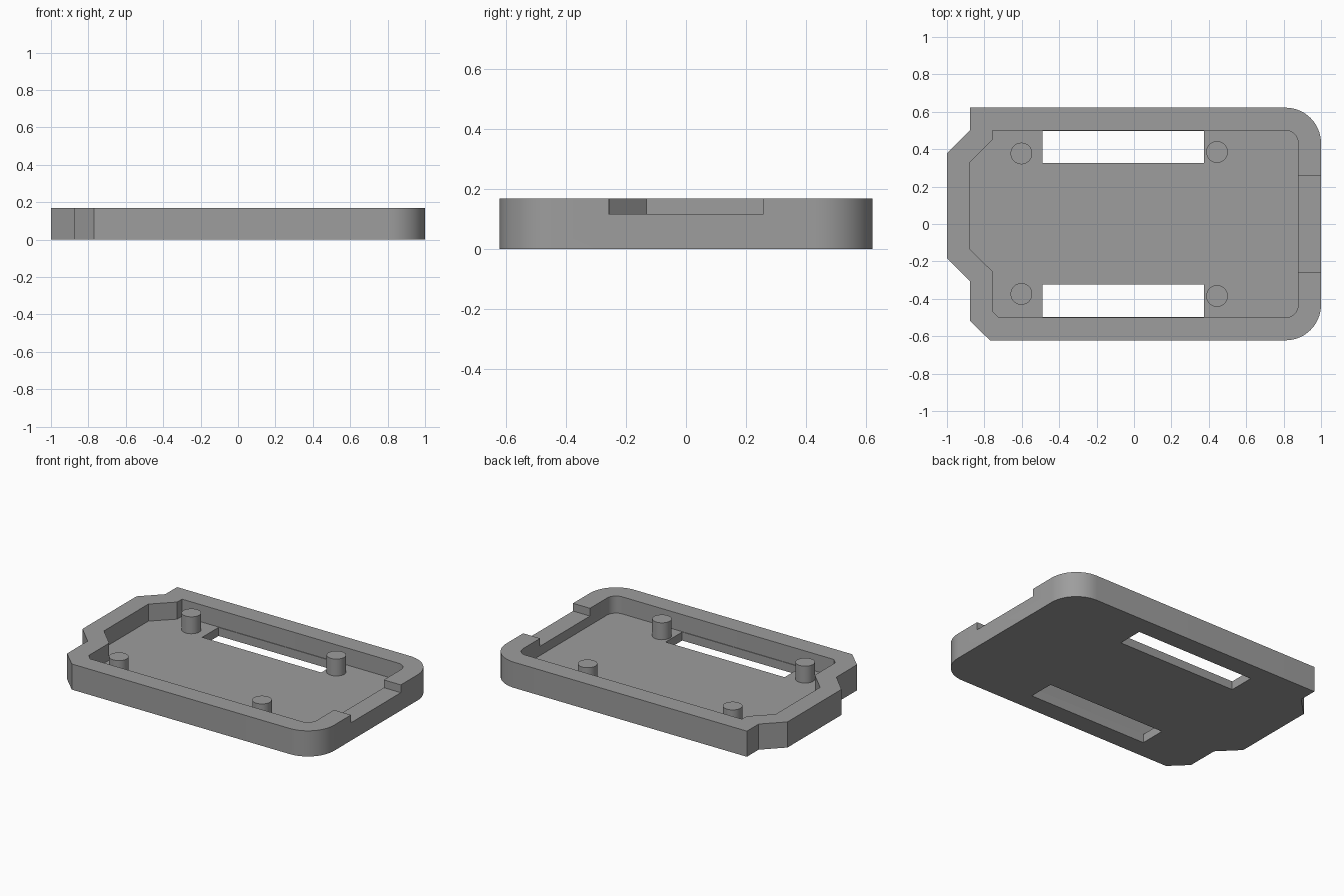
import bpy, bmesh, math

if "Cube" in bpy.data.objects:
    bpy.data.objects.remove(bpy.data.objects["Cube"])

H = 0.168          # rim height
FLOOR = 0.056      # floor thickness

grey = bpy.data.materials.new("mid grey")
grey.diffuse_color = (0.34, 0.34, 0.34, 1)
grey.use_nodes = True
grey.node_tree.nodes["Principled BSDF"].inputs["Base Color"].default_value = grey.diffuse_color


def arc(cx, cy, r, a0, a1, n=14):
    """Points of a rounded corner, angles in degrees."""
    return [(cx + r * math.cos(math.radians(a0 + (a1 - a0) * i / n)),
             cy + r * math.sin(math.radians(a0 + (a1 - a0) * i / n)))
            for i in range(n + 1)]


def prism(name, pts, z0, z1):
    """Extrude a counter-clockwise outline from z0 to z1."""
    bm = bmesh.new()
    low = [bm.verts.new((x, y, z0)) for x, y in pts]
    high = [bm.verts.new((x, y, z1)) for x, y in pts]
    bm.faces.new(low[::-1])
    bm.faces.new(high)
    for i in range(len(pts)):
        j = (i + 1) % len(pts)
        bm.faces.new((low[i], low[j], high[j], high[i]))
    mesh = bpy.data.meshes.new(name)
    bm.to_mesh(mesh)
    bm.free()
    mesh.materials.append(grey)
    ob = bpy.data.objects.new(name, mesh)
    bpy.context.collection.objects.link(ob)
    return ob


def rect(x0, x1, y0, y1):
    return [(x0, y0), (x1, y0), (x1, y1), (x0, y1)]


def smooth(ob):
    bpy.ops.object.select_all(action='DESELECT')
    ob.select_set(True)
    bpy.context.view_layer.objects.active = ob
    bpy.ops.object.shade_smooth_by_angle(angle=math.radians(30))


# Outer tray outline: rounded right corners, stepped and chamfered left end
outer = ([(-0.77, -0.622)]
         + arc(0.81, -0.432, 0.19, -90, 0) + arc(0.81, 0.432, 0.19, 0, 90)
         + [(-0.877, 0.622), (-0.877, 0.5), (-1, 0.377), (-1, -0.182),
            (-0.877, -0.305), (-0.877, -0.518)])
# Pocket outline
inner = ([(-0.722, -0.5)]
         + arc(0.812, -0.435, 0.065, -90, 0, 8) + arc(0.812, 0.435, 0.065, 0, 90, 8)
         + [(-0.756, 0.5), (-0.756, 0.45), (-0.88, 0.328), (-0.88, -0.132),
            (-0.756, -0.254), (-0.756, -0.466)])

tray = prism("tray", outer, 0, H)

# Pocket, two long slots through the floor, and the notch in the right wall
cutters = [
    prism("pocket_cutter", inner, FLOOR, H + 0.1),
    prism("back_slot_cutter", rect(-0.488, 0.375, 0.326, 0.496), -0.1, H - 0.05),
    prism("front_slot_cutter", rect(-0.488, 0.375, -0.496, -0.324), -0.1, H - 0.05),
    prism("notch_cutter", rect(0.83, 1.1, -0.258, 0.258), 0.117, H + 0.1),
]
for c in cutters:
    c.hide_render = True
    mod = tray.modifiers.new(c.name, 'BOOLEAN')
    mod.operation = 'DIFFERENCE'
    mod.solver = 'EXACT'
    mod.object = c
bpy.context.view_layer.update()
cut = bpy.data.meshes.new_from_object(
    tray.evaluated_get(bpy.context.evaluated_depsgraph_get()))
tray.modifiers.clear()
tray.data = cut
for c in cutters:
    bpy.data.objects.remove(c)
smooth(tray)

# Mounting posts
for name, x, y in (("back_left_post", -0.602, 0.377), ("back_right_post", 0.444, 0.385),
                   ("front_left_post", -0.602, -0.374), ("front_right_post", 0.444, -0.385)):
    smooth(prism(name, arc(x, y, 0.058, 0, 348.75, 31), FLOOR - 0.01, H - 0.001))
